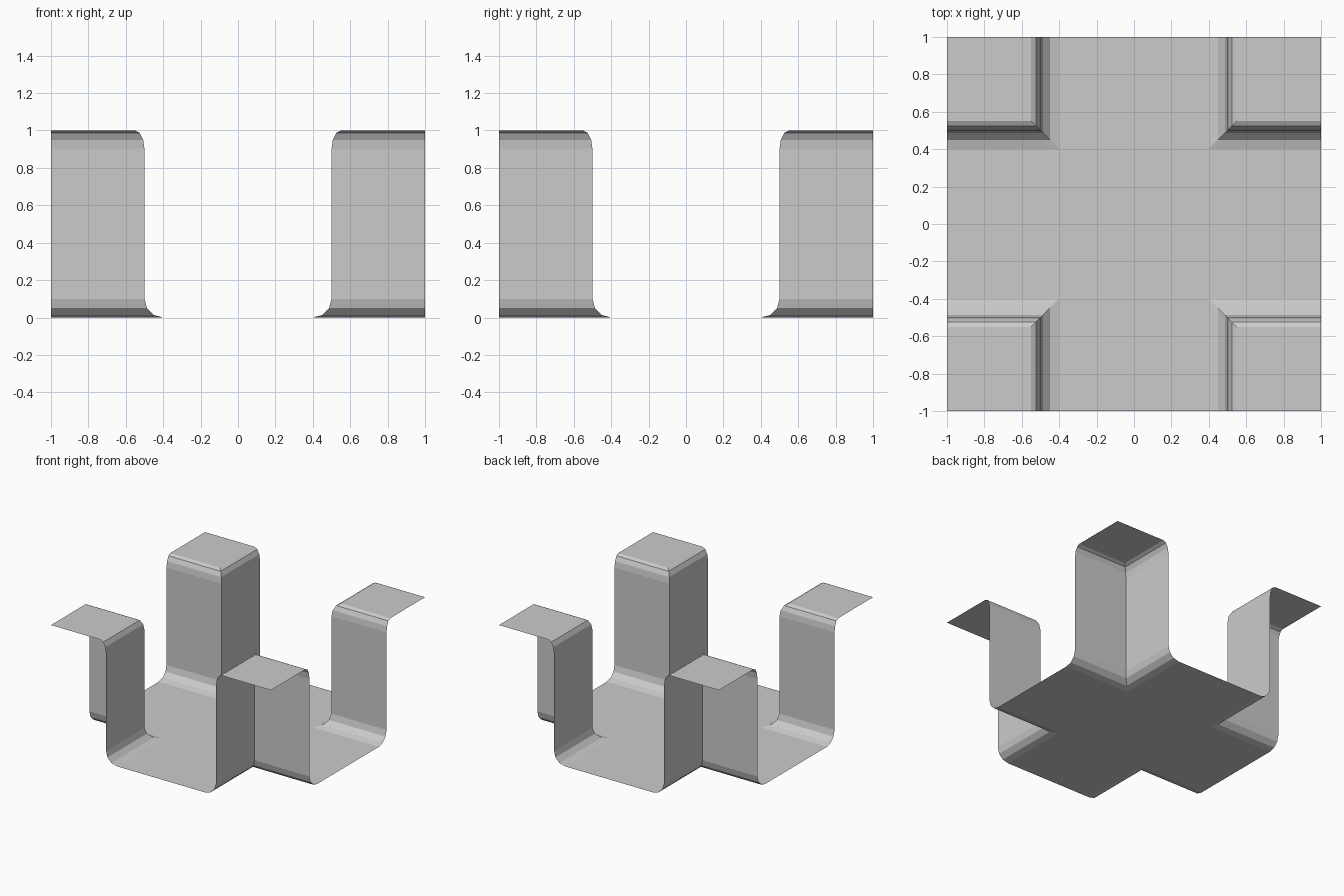
import bpy, bmesh
from math import sin, cos, radians

if "Cube" in bpy.data.objects:
    bpy.data.objects.remove(bpy.data.objects["Cube"])

# Wall profile as (distance from axis, height): foot fillet, wall, rounded rim
ANGLES = [radians(a) for a in (0, 30, 60, 90)]
profile = [(0.4 + 0.1 * sin(a), 0.1 - 0.1 * cos(a)) for a in ANGLES]
profile += [(0.55 - 0.05 * cos(a), 0.9 + 0.1 * sin(a)) for a in ANGLES]

bm = bmesh.new()


def face(*points):
    bm.faces.new([bm.verts.new(p) for p in points])


def rect(x0, y0, x1, y1, z):
    face((x0, y0, z), (x1, y0, z), (x1, y1, z), (x0, y1, z))


# Quarter of the cross-shaped floor, and the raised corner top
rect(0, 0, 0.4, 0.4, 0)
rect(0.4, 0, 1, 0.4, 0)
rect(0, 0.4, 0.4, 1, 0)
rect(0.55, 0.55, 1, 1, 1)

# Mitred L-shaped wall swept around the corner
for (a, za), (b, zb) in zip(profile, profile[1:]):
    face((a, a, za), (1, a, za), (1, b, zb), (b, b, zb))
    face((a, 1, za), (a, a, za), (b, b, zb), (b, 1, zb))

bmesh.ops.remove_doubles(bm, verts=bm.verts[:], dist=1e-4)
mesh = bpy.data.meshes.new("crossroad_tile")
bm.to_mesh(mesh)
bm.free()
tile = bpy.data.objects.new("crossroad_tile", mesh)
bpy.context.collection.objects.link(tile)

# Mirror the quarter into all four corners
mirror = tile.modifiers.new("four_corners", 'MIRROR')
mirror.use_axis = (True, True, False)
mirror.use_clip = True
